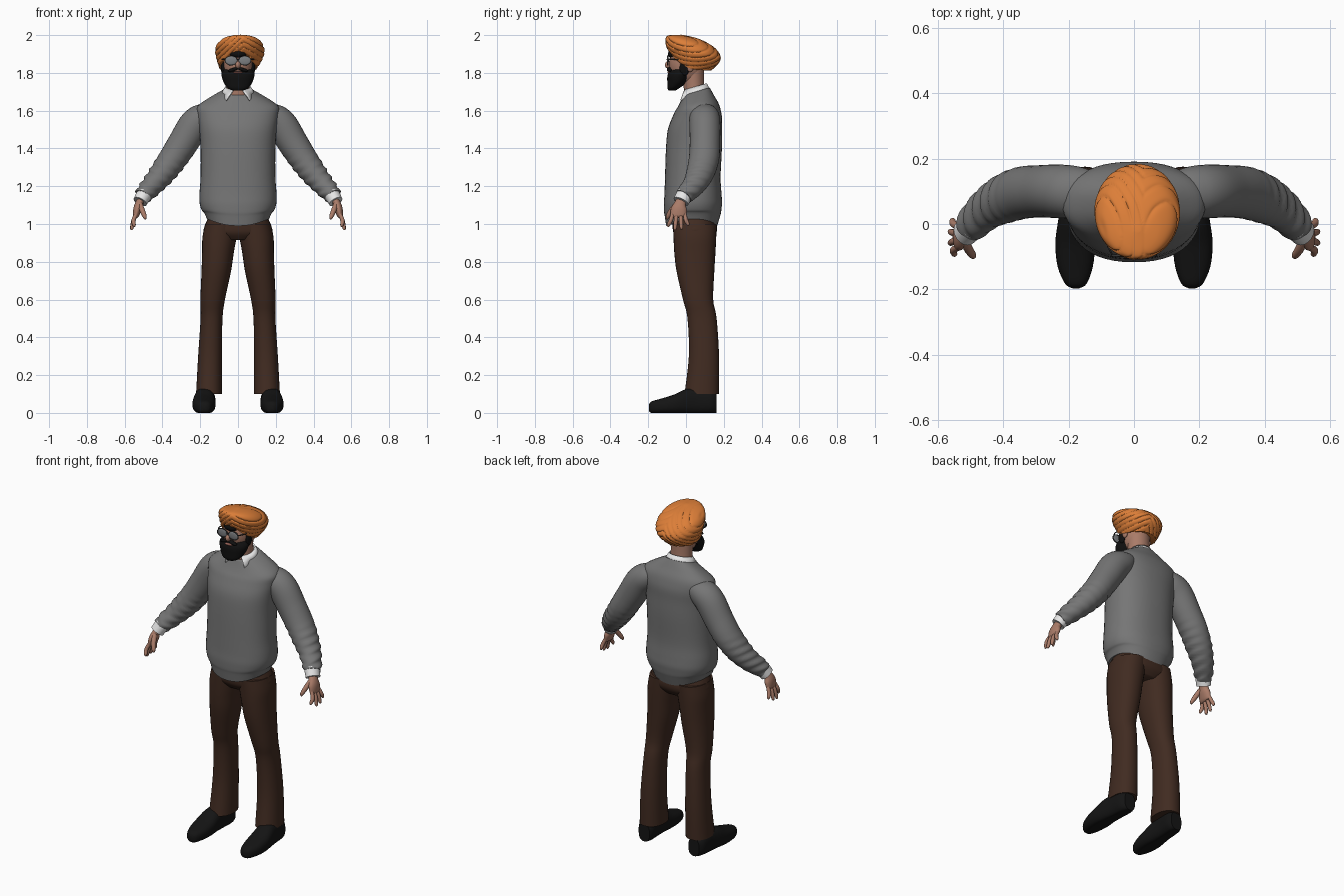
import bpy, bmesh, math
from mathutils import Vector, Matrix

if "Cube" in bpy.data.objects:
    bpy.data.objects.remove(bpy.data.objects["Cube"])


def material(name, r, g, b):
    m = bpy.data.materials.new(name)
    m.use_nodes = True
    m.diffuse_color = (r, g, b, 1)
    m.node_tree.nodes["Principled BSDF"].inputs["Base Color"].default_value = (r, g, b, 1)
    return m


WOOL = material("grey wool", .18, .18, .18)
BROWN = material("brown cloth", .052, .024, .015)
LEATHER = material("black leather", .007, .007, .007)
HAIR = material("black hair", .005, .005, .005)
SKIN = material("skin", .4, .2, .14)
WHITE = material("white cotton", .8, .8, .8)
ORANGE = material("orange cloth", .72, .21, .04)
LENS = material("grey lens", .2, .21, .22)
FRAME = material("dark metal", .04, .04, .04)
LIP = material("lip", .36, .14, .11)


def finish(name, bm, mat, mirror=False, thick=0):
    bmesh.ops.recalc_face_normals(bm, faces=bm.faces)
    me = bpy.data.meshes.new(name)
    bm.to_mesh(me)
    bm.free()
    me.materials.append(mat)
    me.polygons.foreach_set("use_smooth", [True] * len(me.polygons))
    me.set_sharp_from_angle(angle=math.radians(50))
    ob = bpy.data.objects.new(name, me)
    bpy.context.collection.objects.link(ob)
    if thick:
        ob.modifiers.new("thickness", "SOLIDIFY").thickness = thick
    if mirror:
        ob.modifiers.new("mirror", "MIRROR").use_mirror_merge = False
    return ob


def smooth_rows(rows, n):
    """Catmull-Rom interpolation between rows of numbers."""
    out = []
    for i in range(len(rows) - 1):
        a, b, c, d = (rows[max(0, min(len(rows) - 1, i + k))] for k in (-1, 0, 1, 2))
        for j in range(n):
            t = j / n
            out.append([q + t / 2 * (r - p + t * (2 * p - 5 * q + 4 * r - s + t * (3 * (q - r) + s - p)))
                        for p, q, r, s in zip(a, b, c, d)])
    return out + [list(rows[-1])]


def skin(name, rings, mat, closed=True, **kw):
    """Bridge a list of rings; closed rings also get end caps."""
    bm = bmesh.new()
    vs = [[bm.verts.new(p) for p in ring] for ring in rings]
    n = len(vs[0])
    for a, b in zip(vs, vs[1:]):
        for i in range(n if closed else n - 1):
            k = (i + 1) % n
            bm.faces.new((a[i], a[k], b[k], b[i]))
    if closed:
        bm.faces.new(vs[0])
        bm.faces.new(vs[-1])
    return finish(name, bm, mat, **kw)


def power(c, e):
    return math.copysign(abs(c) ** (2 / e), c)


def loft(name, rows, mat, plane=None, n=4, seg=32, e=2, fix=None, **kw):
    """Rows are x, y, z, radius, radius; rings follow the path unless a plane is given."""
    rows = smooth_rows(rows, n)
    pts = [Vector(r[:3]) for r in rows]
    rings = []
    for i, r in enumerate(rows):
        if plane:
            u, v = plane
        else:
            t = (pts[min(i + 1, len(pts) - 1)] - pts[max(i - 1, 0)]).normalized()
            u = Vector((0, 1, 0)).cross(t).normalized()
            v = t.cross(u)
        ring = []
        for k in range(seg):
            a = math.tau * k / seg
            p = pts[i] + u * r[3] * power(math.cos(a), e) + v * r[4] * power(math.sin(a), e)
            ring.append(fix(p) if fix else p)
        rings.append(ring)
    return skin(name, rings, mat, **kw)


def ball(name, at, size, mat, turn=0, **kw):
    bm = bmesh.new()
    m = Matrix.LocRotScale(Vector(at), Matrix.Rotation(turn, 3, "Y"), Vector(size))
    bmesh.ops.create_uvsphere(bm, u_segments=32, v_segments=18, radius=1, matrix=m)
    return finish(name, bm, mat, **kw)


X, Y, Z = Vector((1, 0, 0)), Vector((0, 1, 0)), Vector((0, 0, 1))
FLAT = (X, Y)


# Sweater body, with a neckline low at the front and a hem dipping in the middle
def shape_sweater(p):
    p.z += max(0, p.z - 1.6) * 3 * (p.y - .05)
    p.z -= .04 * max(0, 1 - (p.x / .17) ** 2) * max(0, min(1, (1.09 - p.z) / .06))
    return p


loft("sweater_body", [
    (0, .03, 1.03, .165, .135), (0, .034, 1.06, .18, .146), (0, .035, 1.075, .193, .151),
    (0, .037, 1.11, .203, .154), (0, .037, 1.16, .204, .151), (0, .036, 1.25, .198, .147),
    (0, .042, 1.4, .198, .148), (0, .047, 1.5, .205, .143), (0, .06, 1.57, .215, .13),
    (0, .065, 1.62, .215, .112), (0, .06, 1.66, .16, .09), (0, .055, 1.7, .085, .07)],
    WOOL, FLAT, seg=48, e=2.3, fix=shape_sweater)


# Sleeves with soft creases on the forearm
def crease(p):
    w = max(0, min(1, (1.38 - p.z) / .08))
    p.x += .005 * w * math.sin(p.z * 125 - p.x * 60)
    return p


loft("sleeve", [
    (.13, .09, 1.59, .05, .07), (.18, .097, 1.565, .075, .08), (.23, .1, 1.525, .083, .082),
    (.29, .1, 1.43, .08, .08), (.345, .095, 1.345, .075, .08), (.4, .075, 1.27, .068, .074),
    (.45, .045, 1.21, .058, .062), (.49, .005, 1.165, .05, .052), (.506, -.012, 1.145, .042, .046)],
    WOOL, n=7, fix=crease, mirror=True)
loft("shirt_cuff", [(.495, -.005, 1.16, .042, .044), (.518, -.027, 1.118, .038, .042)],
     WHITE, mirror=True)

# Hands
loft("palm", [(.505, -.015, 1.14, .02, .027), (.522, -.03, 1.11, .021, .03),
              (.532, -.037, 1.08, .022, .042), (.54, -.04, 1.045, .016, .042),
              (.543, -.04, 1.035, .01, .036)], SKIN, seg=20, mirror=True)
for i, (tip_x, tip_z) in enumerate([(.55, .985), (.562, .968), (.562, .972), (.556, .99)]):
    base, tip = -.069 + .02 * i, -.092 + .034 * i
    loft("finger", [(.536, base, 1.06, .01, .01), (.553, (base + tip) / 2, 1.02, .011, .011),
                    (tip_x, tip, tip_z + .01, .009, .009), (tip_x, tip, tip_z, .004, .004)],
         SKIN, seg=12, mirror=True)
loft("thumb", [(.52, -.045, 1.11, .013, .014), (.508, -.075, 1.075, .014, .014),
               (.494, -.096, 1.04, .011, .011), (.49, -.1, 1.025, .004, .004)],
     SKIN, seg=12, mirror=True)

# Trousers
loft("trouser_seat", [(0, .04, 1.05, .15, .11), (0, .047, .99, .176, .118),
                      (0, .047, .95, .176, .112), (0, .047, .915, .1, .085)], BROWN, FLAT, e=2.3)
loft("trouser_leg", [
    (.088, .047, 1, .086, .115), (.098, .047, .93, .09, .113), (.106, .047, .85, .084, .109),
    (.115, .05, .75, .078, .1), (.134, .064, .6, .065, .08), (.14, .085, .5, .058, .077),
    (.148, .095, .3, .063, .08), (.153, .083, .1, .069, .091)], BROWN, FLAT, e=2.2, mirror=True)


# Shoes with a flat sole
def ground(p):
    p.z = max(0, p.z)
    return p


loft("shoe", [
    (.178, -.197, .026, .01, .014), (.178, -.183, .03, .033, .03), (.18, -.13, .036, .054, .04),
    (.18, -.06, .046, .061, .052), (.178, 0, .06, .056, .066), (.174, .06, .063, .05, .07),
    (.169, .13, .058, .05, .062), (.165, .162, .052, .036, .052)],
    LEATHER, (X, Z), e=2.5, fix=ground, mirror=True)

# Neck, head and face
loft("neck", [(0, .05, 1.64, .068, .058), (0, .042, 1.72, .062, .054), (0, .035, 1.85, .066, .06)],
     SKIN, FLAT)
ball("head", (0, .005, 1.845), (.08, .094, .11), SKIN)
ball("ear", (.082, .022, 1.835), (.011, .02, .03), SKIN, mirror=True)
ball("nose", (0, -.092, 1.842), (.014, .02, .02), SKIN)
loft("beard", [
    (0, -.074, 1.706, .028, .017), (0, -.066, 1.72, .055, .032), (0, -.047, 1.75, .076, .052),
    (0, -.038, 1.78, .086, .061), (0, -.03, 1.8, .086, .062), (0, -.02, 1.818, .074, .055)],
    HAIR, FLAT)
ball("sideburn", (.078, -.008, 1.825), (.012, .026, .04), HAIR, mirror=True)
ball("moustache", (.024, -.088, 1.818), (.03, .014, .009), HAIR, turn=.3, mirror=True)
ball("mouth", (0, -.089, 1.802), (.024, .01, .006), LIP)
ball("under_turban", (0, -.062, 1.9), (.045, .034, .025), HAIR)

# Glasses
ball("lens", (.036, -.096, 1.865), (.031, .005, .023), LENS, mirror=True)
rim = []
for k in range(33):
    a = math.tau * k / 32
    rim.append([(.036 + (.031 + d) * math.cos(a), y, 1.865 + (.023 + d) * math.sin(a))
                for d, y in ((0, -.1), (.003, -.1), (.003, -.093), (0, -.093))])
skin("lens_rim", rim, FRAME, mirror=True)
loft("temple", [(.066, -.095, 1.872, .003, .003), (.082, -.06, 1.872, .003, .003),
                (.088, .01, 1.865, .003, .003)], FRAME, (X, Z), seg=8, mirror=True)
ball("bridge", (0, -.1, 1.872), (.009, .004, .003), FRAME)

# Shirt collar: an open band whose front ends drop into points
fall, stand = [], []
for k in range(41):
    f = k / 40
    a = math.radians(-68 + 316 * f)
    point = max(0, abs(2 * f - 1) - .78) / .22
    c, s = math.cos(a), math.sin(a)
    fall.append((.09 * c + .03 * point * math.copysign(1, c), .053 + (.078 + .012 * point) * s,
                 1.69 + .018 * s - .018 * point))
    stand.append((.067 * c, .048 + .062 * s, 1.727 + .018 * s))
skin("shirt_collar", [fall, stand], WHITE, closed=False, thick=.008)

# Turban: tilted rings whose lower edge rises to a peak over the brow, with pressed folds
bands = smooth_rows([  # centre x, centre y, radius x, radius y, front z, back z, rise
    (0, .022, .098, .112, 1.912, 1.812, 3), (.008, .035, .122, .138, 1.935, 1.85, 1.8),
    (.01, .037, .131, .146, 1.962, 1.888, 1.2), (.01, .022, .113, .128, 1.989, 1.935, 1),
    (.012, -.006, .07, .08, 2, 1.978, 1), (.012, -.015, .008, .01, 2.002, 1.999, 1)], 12)
rings = []
for cx, cy, rx, ry, front, back, rise in bands:
    ring = []
    for k in range(128):
        a = math.tau * k / 128
        x, y = cx + rx * math.cos(a), cy + ry * math.sin(a)
        z = back + (front - back) * max(0, .5 - .5 * math.sin(a)) ** rise
        side = x - .03
        fold = (32 * (z + (.55 * side if side > 0 else -.95 * side))) % 1
        press = 1 - .055 * (2 * abs(fold - .5)) ** 5 * min(1, (2.004 - z) / .02)
        mid = Vector((.01, .025, 1.9))
        ring.append(mid + (Vector((x, y, z)) - mid) * press)
    rings.append(ring)
skin("turban", rings, ORANGE)
